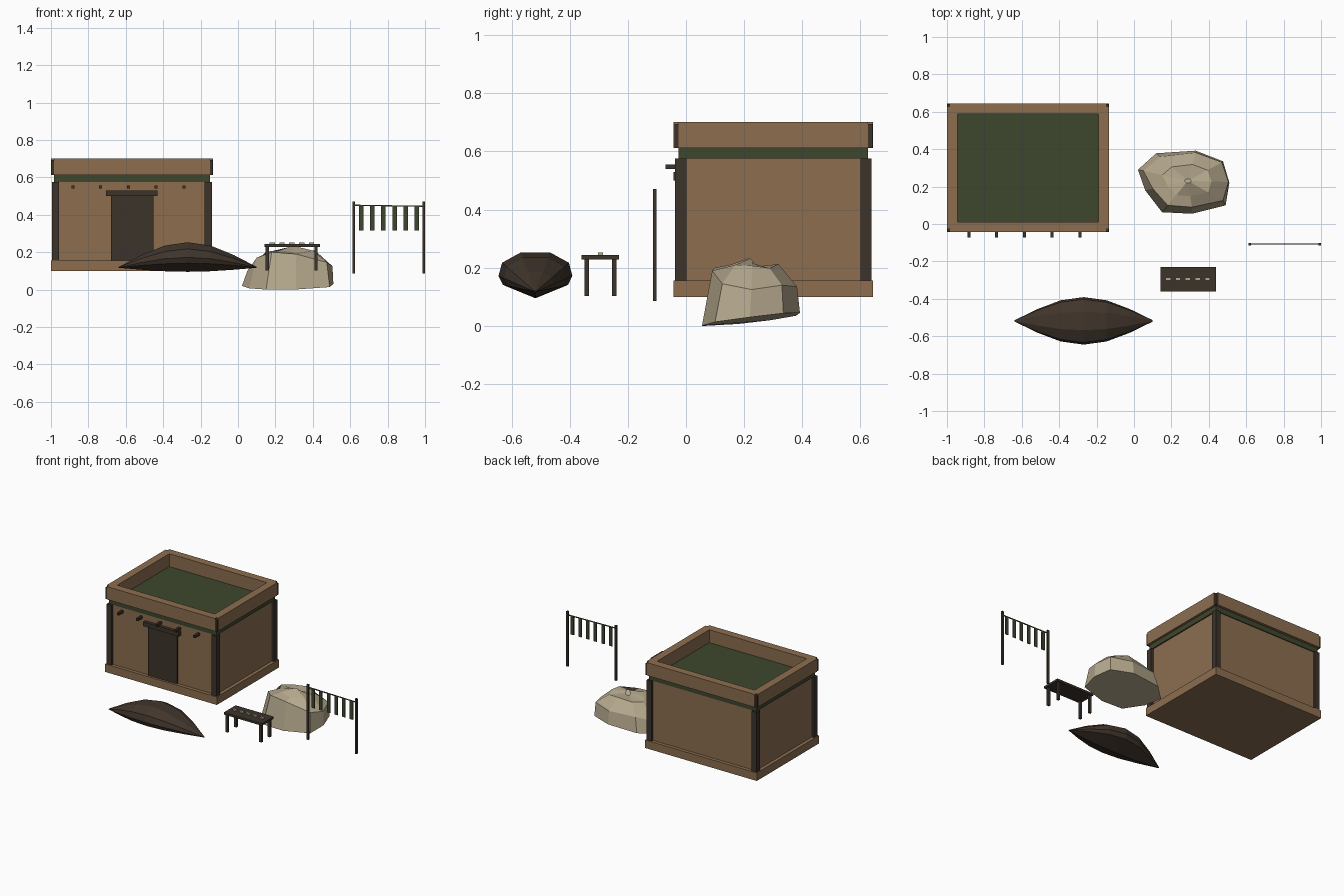
import bpy, bmesh, math

if "Cube" in bpy.data.objects:
    bpy.data.objects.remove(bpy.data.objects["Cube"])


def mat(name, rgb):
    m = bpy.data.materials.new(name)
    m.diffuse_color = (*rgb, 1)
    m.use_nodes = True
    m.node_tree.nodes["Principled BSDF"].inputs["Base Color"].default_value = m.diffuse_color
    return m


CLAY = mat("clay_brown", (0.263, 0.155, 0.078))
WOOD = mat("dark_wood", (0.046, 0.033, 0.024))
GREEN = mat("moss_green", (0.048, 0.061, 0.026))
HULL = mat("hull_brown", (0.052, 0.036, 0.025))
STONE = mat("pale_stone", (0.46, 0.39, 0.265))
ROPE = mat("rope_brown", (0.10, 0.05, 0.03))


def finish(bm, name, *mats):
    bmesh.ops.recalc_face_normals(bm, faces=bm.faces)
    me = bpy.data.meshes.new(name)
    bm.to_mesh(me)
    bm.free()
    for m in mats:
        me.materials.append(m)
    ob = bpy.data.objects.new(name, me)
    bpy.context.collection.objects.link(ob)
    return ob


def box(name, x, y, z, m):
    """Box from (min, max) ranges."""
    bm = bmesh.new()
    bmesh.ops.create_cube(bm, size=1)
    for v in bm.verts:
        v.co = [r[0] if c < 0 else r[1] for c, r in zip(v.co, (x, y, z))]
    return finish(bm, name, m)


def loft(bm, rings):
    """Bridge equal-length closed rings and cap both ends."""
    vs = [[bm.verts.new(p) for p in r] for r in rings]
    n = len(vs[0])
    for a, b in zip(vs, vs[1:]):
        for i in range(n):
            j = (i + 1) % n
            bm.faces.new((a[i], a[j], b[j], b[i]))
    bm.faces.new(vs[0])
    return bm.faces.new(vs[-1])


# House body
X0, X1, Y0, Y1 = -1.0, -0.134, -0.043, 0.644
box("house_plinth", (X0, X1), (Y0, Y1), (0.10, 0.156), CLAY)
box("house_walls", (X0 + .024, X1 - .024), (Y0 + .024, Y1 - .024), (0.156, 0.576), CLAY)
box("roof_slab", (X0 + .016, X1 - .016), (Y0 + .018, Y1 - .018), (0.576, 0.612), GREEN)

# Corner posts
for i, x in enumerate((X0 + .006, X1 - .044)):
    for j, y in enumerate((Y0 + .006, Y1 - .044)):
        box(f"corner_post_{i}{j}", (x, x + .038), (y, y + .038), (0.156, 0.576), WOOD)
        # post tips visible in the notched parapet corners
        tx, ty = (X0 + .002, X1 - .018)[i], (Y0 + .003, Y1 - .019)[j]
        box(f"corner_peg_{i}{j}", (tx, tx + .016), (ty, ty + .016), (0.612, 0.694), WOOD)

# Parapet walls
for i, y in enumerate((Y0, Y1 - .055)):
    box(f"parapet_long_{i}", (X0 + .016, X1 - .016), (y, y + .055), (0.612, 0.702), CLAY)
for i, x in enumerate((X0, X1 - .055)):
    box(f"parapet_short_{i}", (x, x + .055), (Y0 + .018, Y1 - .018), (0.612, 0.702), CLAY)

# Door, lintel and projecting roof beams
box("door", (-0.68, -0.452), (-0.028, 0.0), (0.156, 0.50), WOOD)
box("door_lintel", (-0.705, -0.43), (-0.043, 0.0), (0.50, 0.53), WOOD)
for i in range(5):
    x = -0.882 + 0.148 * i
    box(f"roof_beam_{i}", (x - .008, x + .008), (-0.071, 0.0), (0.539, 0.556), WOOD)

# Overturned boat: one section scaled along its length towards pointed tips
half = [(0.05, 0.136), (0.115, 0.10), (0.127, 0.055), (0.112, 0.024)]
section = half + [(0, -0.022)] + [(-y, z) for y, z in reversed(half)]
rings = []
for k in range(-3, 4):
    s = max(math.cos(math.pi / 2 * k / 3), 0.03)
    rings.append([(-0.269 + 0.369 * k / 3, -0.518 + y * s, 0.117 + z * s) for y, z in section])
bm = bmesh.new()
loft(bm, rings)
finish(bm, "overturned_boat", HULL)

# Boulder: irregular nine-sided rings with a small crown
foot = [(.06, .18), (.15, .063), (.31, .055), (.49, .10), (.51, .22),
        (.476, .335), (.33, .392), (.118, .378), (.021, .29)]
shoulder = [(.10, .19, .17), (.18, .10, .20), (.31, .09, .19), (.475, .125, .145),
            (.505, .225, .125), (.47, .33, .14), (.33, .382, .135), (.14, .36, .135),
            (.05, .285, .10)]
cx, cy = 0.288, 0.23
base = [(x, y, max(0, 0.13 * (y - .055) + 0.04 * (x - .3))) for x, y in foot]
upper = [(x + (cx - x) * .42, y + (cy - y) * .42, .205 + .008 * math.sin(2.3 * i))
         for i, (x, y, z) in enumerate(shoulder)]
crown = [(x + (cx - x) * .92, y + (cy - y) * .92, .218 + .016 * math.sin(0.7 * i))
         for i, (x, y, z) in enumerate(shoulder)]
bm = bmesh.new()
loft(bm, [base, shoulder, upper, crown])
finish(bm, "boulder", STONE)

# Work table with small pieces laid in a row
box("table_top", (0.142, 0.438), (-0.36, -0.23), (0.228, 0.243), WOOD)
for i, x in enumerate((0.148, 0.408)):
    for j, y in enumerate((-0.349, -0.254)):
        box(f"table_leg_{i}{j}", (x, x + .018), (y, y + .015), (0.103, 0.228), WOOD)
for i in range(5):
    x = 0.183 + 0.0525 * i
    box(f"table_piece_{i}", (x - .014, x + .014), (-0.302, -0.286), (0.243, 0.252), STONE)

# Drying rack: two poles, a line and hanging strips
for i, x in enumerate((0.612, 0.986)):
    box(f"rack_pole_{i}", (x, x + .014), (-0.114, -0.101), (0.085, 0.471), WOOD)
line = box("rack_line", (0.62, 0.993), (-0.110, -0.105), (0.445, 0.451), ROPE)
for v in line.data.vertices:
    v.co.z += 0.003 if v.co.x < 0.8 else -0.003
for i in range(6):
    x = 0.659 + 0.0594 * i
    box(f"hanging_strip_{i}", (x - .012, x + .012), (-0.1105, -0.1045), (0.316, 0.446), GREEN)
